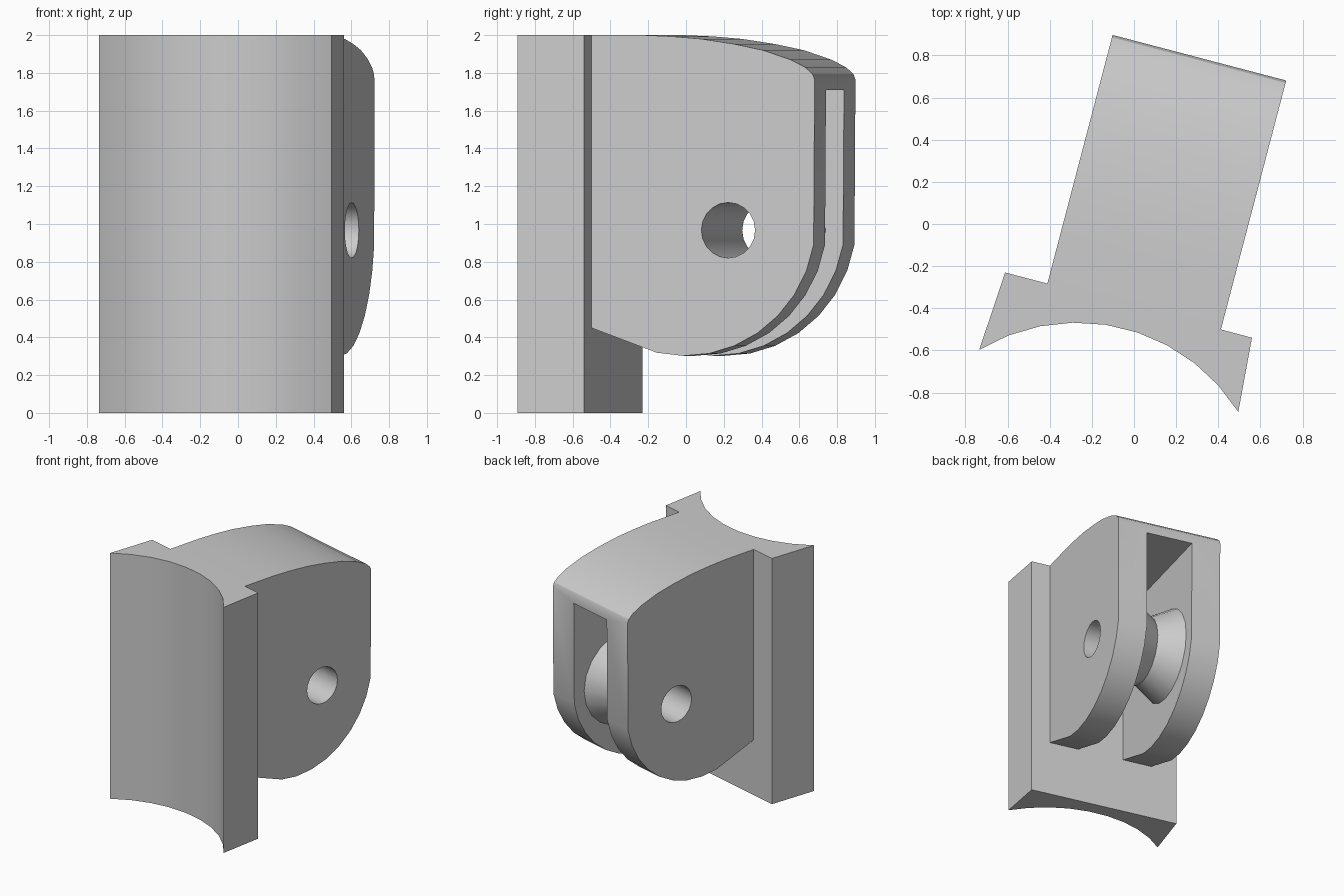
import bpy, bmesh, math
from mathutils import Matrix, Vector

cube = bpy.data.objects.get("Cube")
if cube:
    bpy.data.objects.remove(cube, do_unlink=True)

grey = bpy.data.materials.new("plain_grey")
grey.use_nodes = True
colour = (0.6, 0.6, 0.6, 1)
grey.diffuse_color = colour
grey.node_tree.nodes["Principled BSDF"].inputs["Base Color"].default_value = colour

TURN = Matrix.Rotation(math.radians(-14.7), 4, 'Z')   # bracket is turned about z
MID = 0.10                                            # centre of the bracket width
AXLE = Vector((MID, 0.369, 0.967))
BORE = 0.147
SIDES = 20


def finish(name, bm, matrix):
    bmesh.ops.transform(bm, matrix=matrix, verts=bm.verts)
    bmesh.ops.recalc_face_normals(bm, faces=bm.faces)
    mesh = bpy.data.meshes.new(name)
    bm.to_mesh(mesh)
    bm.free()
    mesh.materials.append(grey)
    ob = bpy.data.objects.new(name, mesh)
    bpy.context.collection.objects.link(ob)
    return ob


def prism(name, points, along, matrix):
    """Extrude a closed 3D outline along a vector."""
    bm = bmesh.new()
    face = bm.faces.new([bm.verts.new(p) for p in points])
    new = bmesh.ops.extrude_face_region(bm, geom=[face])["geom"]
    bmesh.ops.translate(bm, vec=along, verts=[v for v in new if isinstance(v, bmesh.types.BMVert)])
    return finish(name, bm, matrix)


def ring(name, profile):
    """Revolve a closed (offset, radius) profile around the axle line."""
    bm = bmesh.new()
    loops = []
    for i in range(SIDES):
        a = math.tau * i / SIDES
        loops.append([bm.verts.new(AXLE + Vector((u, r * math.cos(a), r * math.sin(a))))
                      for u, r in profile])
    n = len(profile)
    for i in range(SIDES):
        p, q = loops[i], loops[(i + 1) % SIDES]
        for j in range(n):
            k = (j + 1) % n
            bm.faces.new((p[j], p[k], q[k], q[j]))
    return finish(name, bm, TURN)


def cut(target, cutter):
    cutter.hide_render = True
    mod = target.modifiers.new("cut", 'BOOLEAN')
    mod.operation, mod.solver, mod.object = 'DIFFERENCE', 'EXACT', cutter
    bpy.context.view_layer.objects.active = target
    bpy.ops.object.modifier_apply(modifier=mod.name)
    bpy.data.objects.remove(cutter, do_unlink=True)


def smooth(ob):
    bpy.ops.object.select_all(action='DESELECT')
    ob.select_set(True)
    bpy.context.view_layer.objects.active = ob
    bpy.ops.object.shade_smooth_by_angle(angle=math.radians(25))


# Mounting plate with a concave front
arc = []
for i in range(10):
    a = math.radians(121 - 89 * i / 9)
    arc.append((-0.27 + 0.902 * math.cos(a), -1.37 + 0.902 * math.sin(a), 0))
back = [(0.56, -0.54, 0), (0.41, -0.5, 0), (-0.41, -0.283, 0), (-0.612, -0.23, 0)]
plate = prism("mounting_plate", arc + back, (0, 0, 2), Matrix())

# Housing: domed top, rounded underside
left, right = MID - 0.426, MID + 0.426
outline = [(-0.38, 0.45), (-0.38, 2), (-0.1, 2), (0.06, 1.993), (0.22, 1.98), (0.4, 1.953),
           (0.56, 1.92), (0.71, 1.87), (0.79, 1.83), (0.83, 1.795), (0.842, 1.765)]
for i in range(9):
    a = math.radians(-10.3 - 11.5 * i)
    outline.append((0.132 + 0.716 * math.cos(a), 1.018 + 0.716 * math.sin(a)))
housing = prism("housing", [(left, v, z) for v, z in outline], (right - left, 0, 0), TURN)

# Slot for the wheel, open at the back and underneath
half = 0.188
slot = prism("slot_cutter", [(MID - half, v, z) for v, z in
             ((-0.6, 0.1), (1, 0.1), (1, 1.71), (-0.6, 1.71))], (2 * half, 0, 0), TURN)
cut(housing, slot)

# Axle hole through both cheeks
bm = bmesh.new()
bmesh.ops.create_cone(bm, cap_ends=True, segments=SIDES, radius1=BORE, radius2=BORE, depth=1.2,
                      matrix=Matrix.Translation(AXLE) @ Matrix.Rotation(math.pi / 2, 4, 'Y'))
cut(housing, finish("hole_cutter", bm, TURN))

# Grooved wheel filling the slot
wheel = ring("grooved_wheel", [(-half, BORE), (-half, 0.372), (0, 0.265), (half, 0.372), (half, BORE)])

for ob in (plate, housing, wheel):
    smooth(ob)
